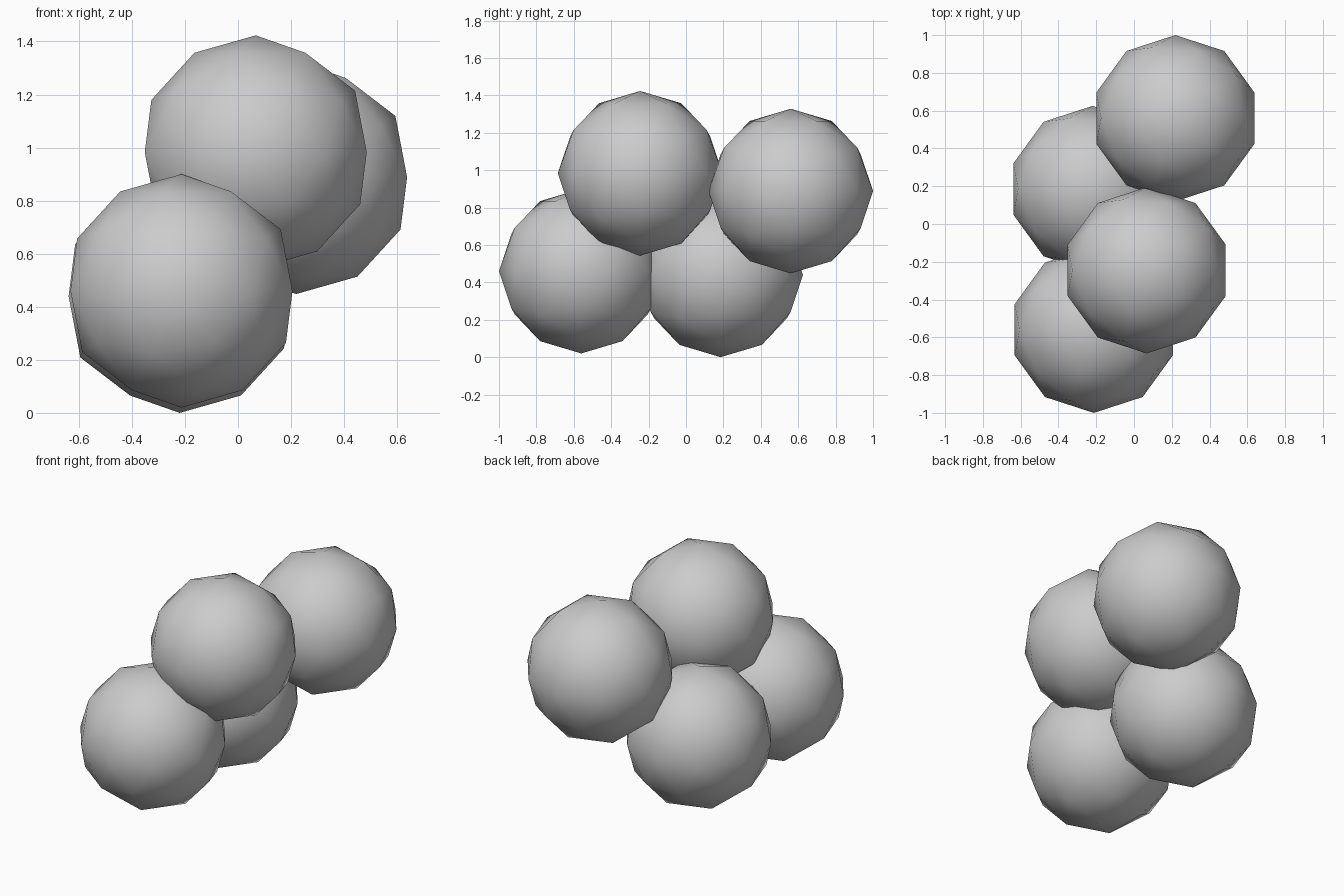
import bpy
import math

if "Cube" in bpy.data.objects:
    bpy.data.objects.remove(bpy.data.objects["Cube"])

RADIUS = 0.44


def ball(name, centre):
    """Low-poly smooth ball, turned so its decagon outline matches the front."""
    bpy.ops.mesh.primitive_ico_sphere_add(
        subdivisions=2, radius=RADIUS, location=centre, rotation=(0, 0, math.pi))
    obj = bpy.context.object
    obj.name = name
    bpy.ops.object.shade_smooth()
    return obj


# Two lower balls
ball("front_lower_ball", (-0.213, -0.56, 0.46))
ball("back_lower_ball", (-0.220, 0.185, 0.44))

# Two upper balls
ball("front_upper_ball", (0.067, -0.245, 0.983))
ball("back_upper_ball", (0.219, 0.56, 0.888))
